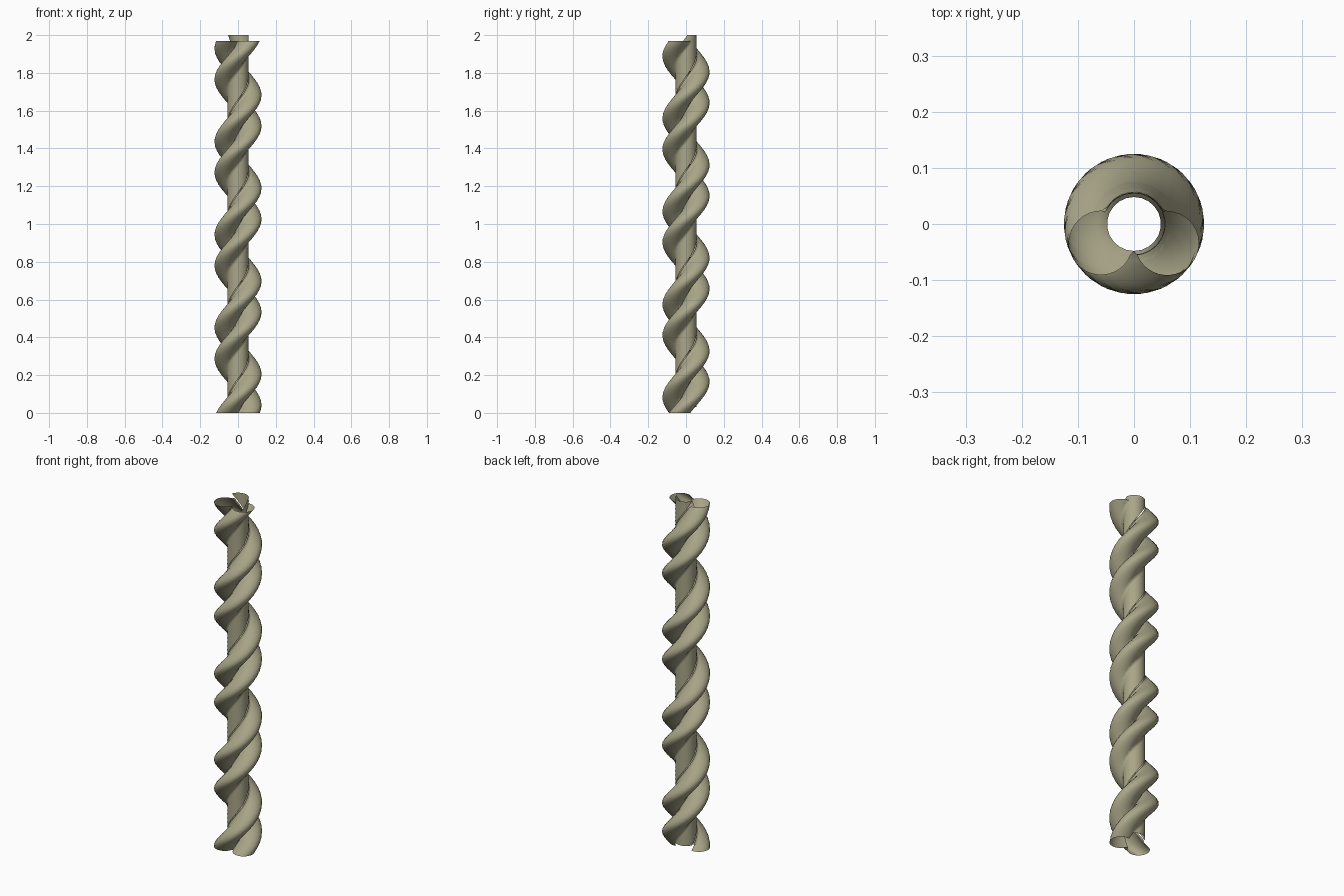
import bpy, bmesh, math

cube = bpy.data.objects.get("Cube")
if cube:
    bpy.data.objects.remove(cube, do_unlink=True)

TURNS = 4
STRAND_TOP = 1.97
PITCH = STRAND_TOP / TURNS
STEPS_PER_TURN = 22
CORE_R = 0.056
STRAND_R = 0.057
STRAND_OFFSET = 0.068

olive = bpy.data.materials.new("olive_clay")
olive.use_nodes = True
colour = (0.40, 0.38, 0.25, 1)
olive.diffuse_color = colour
olive.node_tree.nodes["Principled BSDF"].inputs["Base Color"].default_value = colour


def polar(radius, degrees):
    a = math.radians(degrees)
    return radius * math.cos(a), radius * math.sin(a)


def arc(radius, start, end, count, centre=(0, 0)):
    points = []
    for i in range(count + 1):
        x, y = polar(radius, start + (end - start) * i / count)
        points.append((centre[0] + x, centre[1] + y))
    return points


def twisted_sheet(name, profile, z0, z1):
    """Raise an open horizontal profile while turning it about the z axis."""
    bm = bmesh.new()
    steps = round((z1 - z0) / PITCH * STEPS_PER_TURN)
    previous = None
    for s in range(steps + 1):
        z = z0 + (z1 - z0) * s / steps
        a = math.tau * z / PITCH
        c, n = math.cos(a), math.sin(a)
        row = [bm.verts.new((x * c - y * n, x * n + y * c, z)) for x, y in profile]
        if previous:
            for i in range(len(row) - 1):
                bm.faces.new((previous[i], previous[i + 1], row[i + 1], row[i]))
        previous = row
    mesh = bpy.data.meshes.new(name)
    bm.to_mesh(mesh)
    bm.free()
    mesh.materials.append(olive)
    obj = bpy.data.objects.new(name, mesh)
    bpy.context.collection.objects.link(obj)
    bpy.ops.object.select_all(action="DESELECT")
    obj.select_set(True)
    bpy.context.view_layer.objects.active = obj
    bpy.ops.object.shade_smooth_by_angle(angle=math.radians(40))
    return obj


# Two hollow strands, a third of a turn apart, meeting at an inward crease
crease = polar(0.048, 270)
for name, angle in (("left_strand", 330), ("right_strand", 210)):
    profile = arc(STRAND_R, angle - 129, angle + 129, 24, polar(STRAND_OFFSET, angle))
    if name == "left_strand":
        profile.insert(0, crease)
    else:
        profile.append(crease)
    twisted_sheet(name, profile, 0, STRAND_TOP)

# Core wall, open on the side where the strands run
twisted_sheet("core_wall", arc(CORE_R, -15, 138, 20), 0.03, 2)

# Small fillets that blend the core wall into the strands
fillet = [(0.068, 19), (0.062, 23), (0.058, 28), (CORE_R + 0.001, 36)]
twisted_sheet("left_fillet", [polar(r, a) for r, a in fillet], 0.03, STRAND_TOP)
twisted_sheet("right_fillet", [polar(r, 180 - a) for r, a in reversed(fillet)]
              + [polar(0.075, 163)], 0.03, STRAND_TOP)
